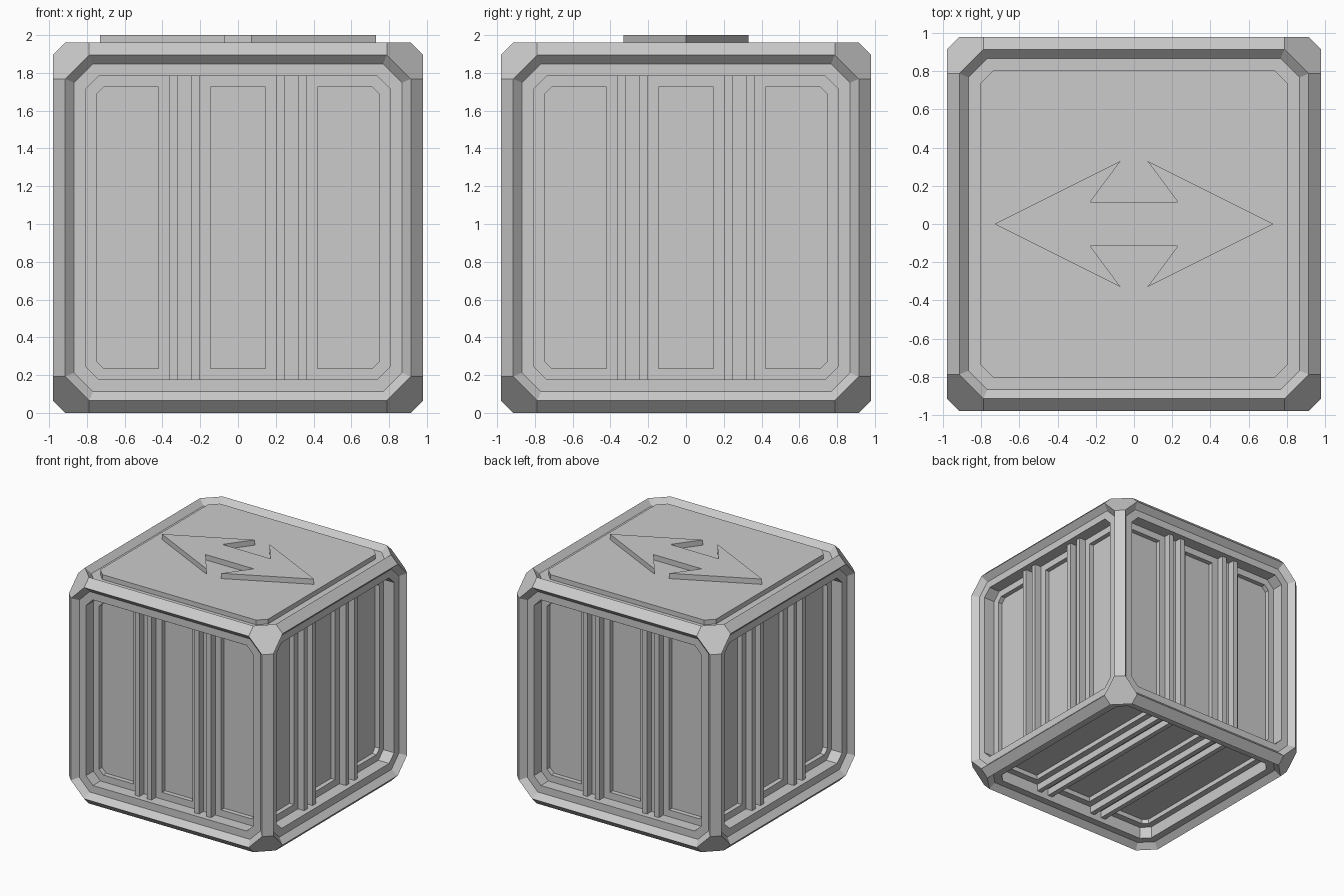
import bpy, bmesh
from math import pi
from itertools import permutations, product
from mathutils import Matrix, Vector

if "Cube" in bpy.data.objects:
    bpy.data.objects.remove(bpy.data.objects["Cube"])

H = 0.98                      # half size of the cube
STRIP, LAND, POCKET, RIB = 0.047, 0.15, 0.19, 0.09   # depths below the face
PLATE_TOP = 0.006
UP = Matrix.Translation((0, 0, H))
SIDES = [Matrix.Rotation(k * pi / 2, 4, 'Z') @ Matrix.Rotation(pi / 2, 4, 'X') for k in range(4)]
BOTTOM = Matrix.Rotation(pi, 4, 'X')
TOP = Matrix.Identity(4)


def finish(bm, name):
    bmesh.ops.remove_doubles(bm, verts=bm.verts, dist=1e-4)
    bmesh.ops.recalc_face_normals(bm, faces=bm.faces)
    mesh = bpy.data.meshes.new(name)
    bm.to_mesh(mesh)
    bm.free()
    obj = bpy.data.objects.new(name, mesh)
    bpy.context.collection.objects.link(obj)
    return obj


def octagon(a, b):
    return [(a, -b), (a, b), (b, a), (-b, a), (-a, b), (-a, -b), (-b, -a), (b, -a)]


def ring(bm, pts, depth, m):
    return [bm.verts.new(UP @ m @ Vector((x, y, H - depth))) for x, y in pts]


def bridge(bm, a, b):
    n = len(a)
    for i in range(n):
        bm.faces.new((a[i], a[(i + 1) % n], b[(i + 1) % n], b[i]))


def loop_edges(bm, r):
    out = []
    for i in range(len(r)):
        pair = (r[i], r[(i + 1) % len(r)])
        out.append(bm.edges.get(pair) or bm.edges.new(pair))
    return out


PANEL = octagon(.804, .737)


def rim(bm, m):
    r0 = ring(bm, octagon(.915, .788), 0, m)
    r1 = ring(bm, octagon(.868, .768), STRIP, m)
    r2 = ring(bm, PANEL, STRIP, m)
    bridge(bm, r0, r1)
    bridge(bm, r1, r2)
    return r2


# outer chamfered frame: edge bevels and hexagonal corners only
bm = bmesh.new()
for p in permutations((.788, .915, .98)):
    for s in product((-1, 1), repeat=3):
        bm.verts.new(UP @ Vector([c * k for c, k in zip(p, s)]))
bmesh.ops.convex_hull(bm, input=bm.verts)
bmesh.ops.dissolve_limit(bm, angle_limit=0.02, verts=bm.verts, edges=bm.edges)
bm.normal_update()
big = [f for f in bm.faces if max(abs(c) for c in f.normal) > .99]
bmesh.ops.delete(bm, geom=big, context='FACES_ONLY')

# recessed panels with three pockets on the sides and bottom
left = [(-.42, -.745), (-.42, .745), (-.71, .745), (-.75, .705), (-.75, -.705), (-.71, -.745)]
right = [(-x, y) for x, y in left]
middle = [(-.145, -.745), (.145, -.745), (.145, .745), (-.145, .745)]
for m in SIDES + [BOTTOM]:
    outer = rim(bm, m)
    land = ring(bm, PANEL, LAND, m)
    bridge(bm, outer, land)
    holes = [ring(bm, p, LAND, m) for p in (left, middle, right)]
    edges = sum((loop_edges(bm, r) for r in [land] + holes), [])
    normal = m.to_3x3() @ Vector((0, 0, 1))
    bmesh.ops.triangle_fill(bm, use_beauty=True, edges=edges, normal=normal)
    for pts, hole in zip((left, middle, right), holes):
        floor = ring(bm, pts, POCKET, m)
        bridge(bm, hole, floor)
        bm.faces.new(floor)

# top rim with its raised plate
edge = rim(bm, TOP)
plate = ring(bm, PANEL, PLATE_TOP, TOP)
bridge(bm, edge, plate)
bm.faces.new(plate)
finish(bm, "crate_body")

# paired ribs between the pockets
bm = bmesh.new()
for m in SIDES + [BOTTOM]:
    for x in (-.343, -.227, .227, .343):
        size = Matrix.Diagonal((.044, 1.608, LAND - RIB + .005, 1))
        place = Matrix.Translation((x, 0, H - (RIB + LAND + .005) / 2))
        bmesh.ops.create_cube(bm, size=1, matrix=UP @ m @ place @ size)
finish(bm, "ribs")

# double-headed arrow on the lid
half = [(.73, 0), (.07, .33), (.23, .115)]
pts = half + [(-x, y) for x, y in reversed(half)]
pts += [(x, -y) for x, y in reversed(pts[1:-1])]
bm = bmesh.new()
low = ring(bm, pts, PLATE_TOP + .005, TOP)
high = ring(bm, pts, -.04, TOP)
bridge(bm, low, high)
bm.faces.new(low)
bm.faces.new(high)
finish(bm, "top_arrow")
